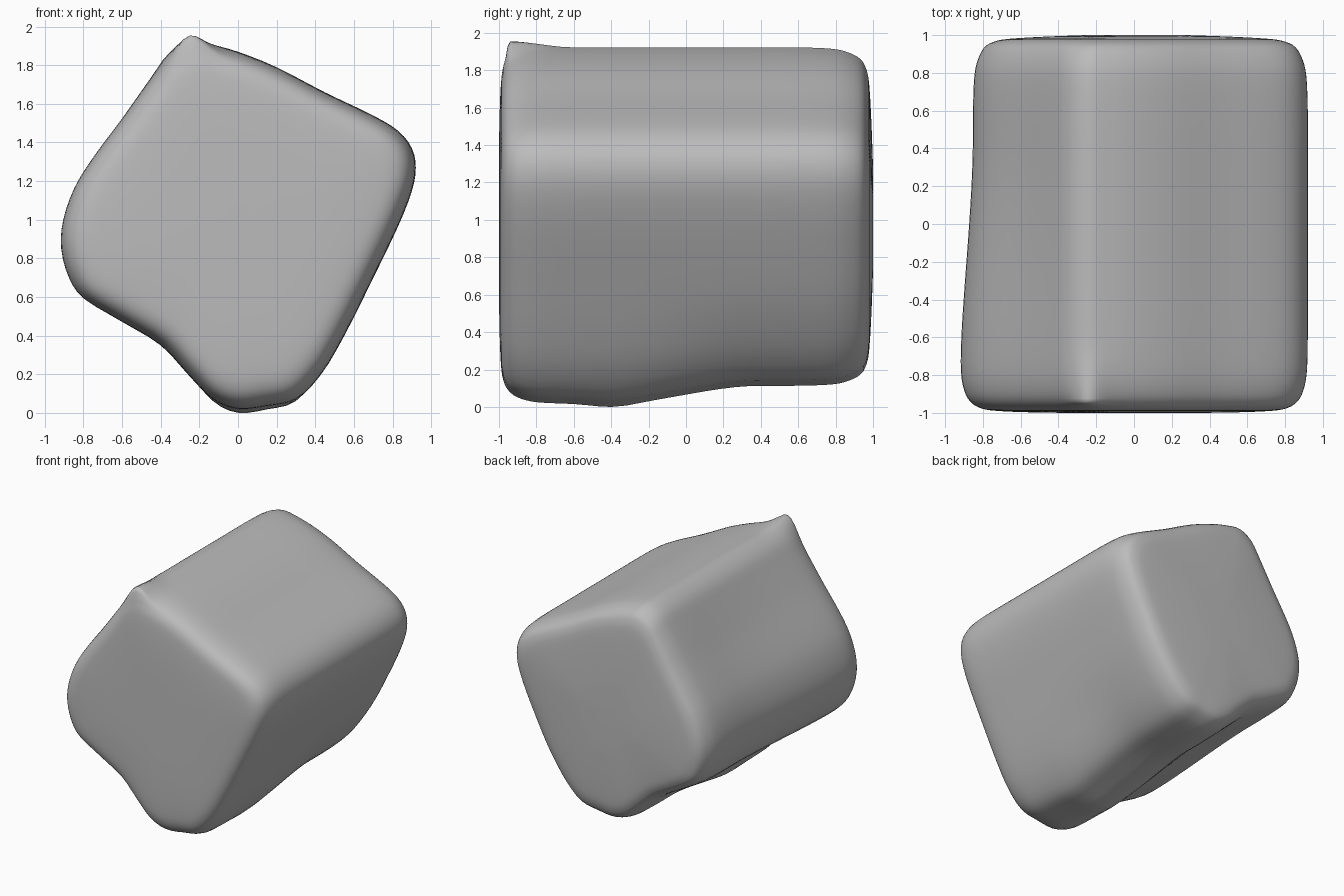
import bpy, bmesh, math
from mathutils import Vector

cube = bpy.data.objects.get("Cube")
if cube:
    bpy.data.objects.remove(cube, do_unlink=True)

# One colour
grey = bpy.data.materials.new("stone grey")
grey.use_nodes = True
colour = (0.5, 0.5, 0.5, 1)
grey.diffuse_color = colour
grey.node_tree.nodes["Principled BSDF"].inputs["Base Color"].default_value = colour


def spline(points, steps, closed):
    """Smooth curve passing through every point."""
    pts = [Vector(p) for p in points]
    n = len(pts)
    pick = (lambda i: pts[i % n]) if closed else (lambda i: pts[max(0, min(n - 1, i))])
    out = []
    for i in range(n if closed else n - 1):
        a, b, c, d = (pick(i + k) for k in (-1, 0, 1, 2))
        for s in range(steps):
            t = s / steps
            out.append(0.5 * (2 * b + (c - a) * t + (2 * a - 5 * b + 4 * c - d) * t * t
                              + (3 * b - a - 3 * c + d) * t ** 3))
    return out if closed else out + [pts[-1]]


def ease(a, b, v):
    t = max(0, min(1, (v - a) / (b - a)))
    return t * t * (3 - 2 * t)


# Tilted square cross-section (x, z), clockwise from the top ridge
section = spline([
    (-.25, 1.92), (-.15, 1.91), (0, 1.87), (.2, 1.79), (.45, 1.66), (.7, 1.54), (.83, 1.46),
    (.9, 1.37), (.92, 1.27), (.9, 1.15), (.83, .97), (.7, .7), (.55, .4), (.43, .2),
    (.3, .07), (.15, .035), (0, .02), (-.13, .07), (-.25, .19), (-.4, .35), (-.6, .47),
    (-.8, .59), (-.88, .7), (-.92, .85), (-.91, 1.0), (-.85, 1.17), (-.75, 1.33),
    (-.6, 1.53), (-.45, 1.74), (-.36, 1.86)], 3, True)

# Rounded ends along the depth (y, scale of the section)
depth = spline([
    (-1, .3), (-.998, .55), (-.99, .78), (-.975, .88), (-.94, .94), (-.88, .975), (-.78, .995),
    (-.6, 1), (-.4, 1), (-.15, 1), (.1, 1), (.35, 1), (.6, 1), (.78, .992), (.87, .97),
    (.935, .93), (.965, .87), (.98, .78), (.992, .55), (1, .3)], 3, False)

centre = Vector((0, 1))


def place(p, y, s):
    """Position of a section point at depth y, with the hand-shaped unevenness."""
    x, z = p
    ridge = math.exp(-((x + .25) ** 2 + (z - 1.92) ** 2) / .012)
    low = 1 - ease(0, .7, z)
    left = ease(.3, .9, -x)
    z += low * (.095 * ease(-.4, .4, y) - .02 * math.exp(-((y + .4) / .15) ** 2) * (1 - ease(0, .12, z)))
    x += left * .07 * ease(-.9, .5, y)
    # The front end of the top ridge is pinched to a point
    if y < -.6 and s > .9:
        s += (1 - s) * ridge * ease(.9, .94, s)
    z += ridge * .035 * ease(-.6, -.94, y) if y > -.95 else ridge * .035 * ease(.8, .94, s)
    q = centre + (Vector((x, z)) - centre) * s
    return q.x, y, q.y


bm = bmesh.new()
rings = [[bm.verts.new(place(p, y, s)) for p in section] for y, s in depth]
n = len(section)
for a, b in zip(rings, rings[1:]):
    for i in range(n):
        j = (i + 1) % n
        bm.faces.new((a[i], a[j], b[j], b[i]))
# Close both ends with a fan
for ring, y in ((rings[0], -1), (rings[-1], 1)):
    tip = bm.verts.new((0, y, 1))
    for i in range(n):
        bm.faces.new((ring[i], ring[(i + 1) % n], tip))
bmesh.ops.recalc_face_normals(bm, faces=bm.faces)

# Rest the block on the ground
bottom = min(v.co.z for v in bm.verts)
bmesh.ops.translate(bm, verts=bm.verts, vec=(0, 0, -bottom))

mesh = bpy.data.meshes.new("rounded_block")
bm.to_mesh(mesh)
bm.free()
mesh.materials.append(grey)
block = bpy.data.objects.new("rounded_block", mesh)
bpy.context.collection.objects.link(block)
for polygon in mesh.polygons:
    polygon.use_smooth = True
